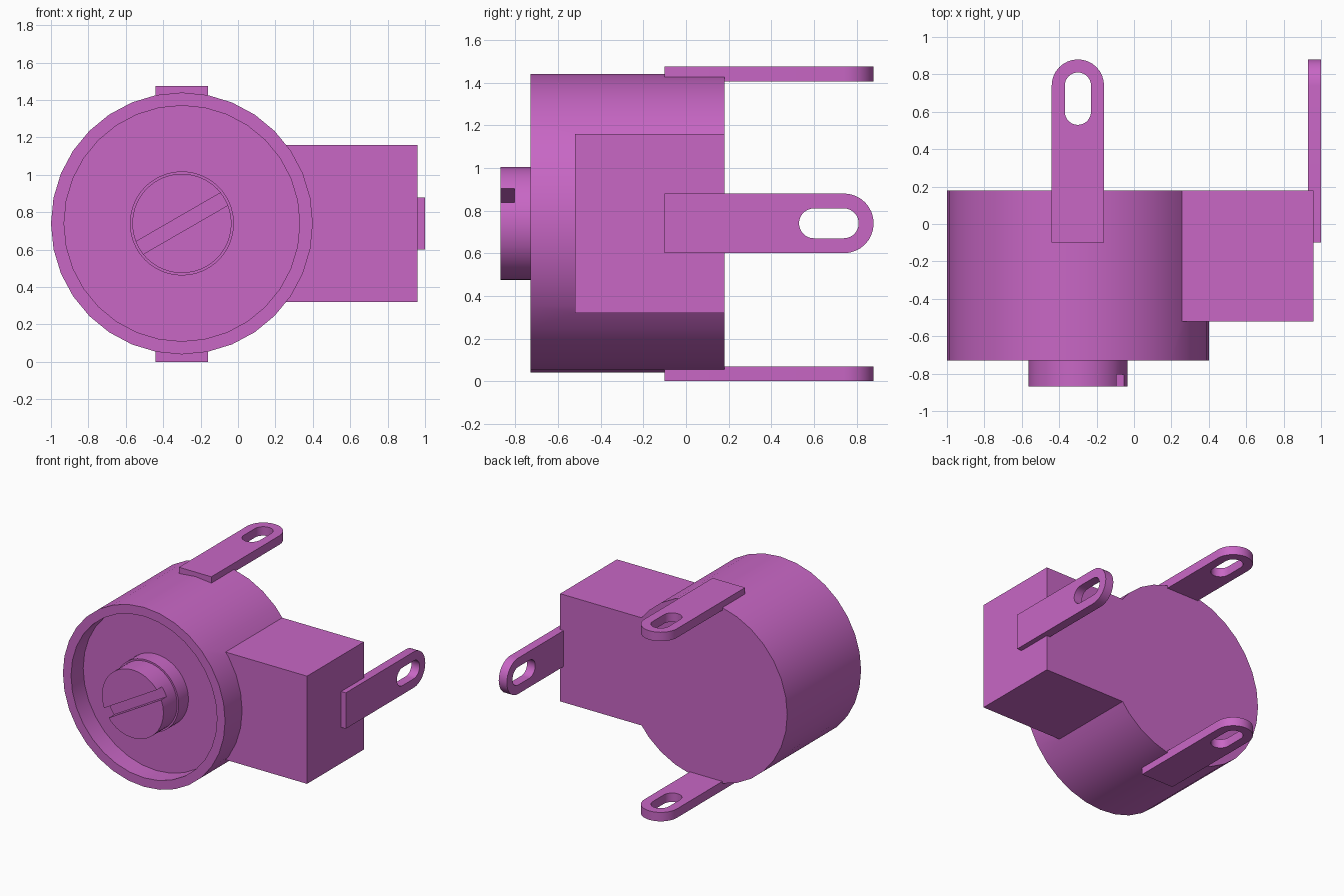
import bpy, bmesh, math
from mathutils import Matrix, Vector

if "Cube" in bpy.data.objects:
    bpy.data.objects.remove(bpy.data.objects["Cube"], do_unlink=True)

CX, CZ = -0.30, 0.74        # axis of the round housing (runs along y)

purple = bpy.data.materials.new("purple")
purple.use_nodes = True
colour = (0.58, 0.135, 0.56, 1)
purple.diffuse_color = colour
purple.node_tree.nodes["Principled BSDF"].inputs["Base Color"].default_value = colour


def finish(bm, name):
    bmesh.ops.recalc_face_normals(bm, faces=bm.faces)
    mesh = bpy.data.meshes.new(name)
    bm.to_mesh(mesh)
    bm.free()
    mesh.materials.append(purple)
    obj = bpy.data.objects.new(name, mesh)
    bpy.context.collection.objects.link(obj)
    return obj


def activate(obj):
    bpy.ops.object.select_all(action='DESELECT')
    obj.select_set(True)
    bpy.context.view_layer.objects.active = obj


def smooth(obj):
    activate(obj)
    bpy.ops.object.shade_smooth_by_angle(angle=math.radians(30))


def lathe(name, profile, sides):
    """Turn (radius, y) points around the housing axis and cap both ends."""
    bm = bmesh.new()
    rings = [[bm.verts.new((CX + r * math.cos(2 * math.pi * i / sides), y,
                            CZ + r * math.sin(2 * math.pi * i / sides)))
              for i in range(sides)] for r, y in profile]
    for a, b in zip(rings, rings[1:]):
        for i in range(sides):
            j = (i + 1) % sides
            bm.faces.new((a[i], a[j], b[j], b[i]))
    bm.faces.new(rings[0])
    bm.faces.new(rings[-1])
    return finish(bm, name)


def box(name, size, centre, turn=0):
    bm = bmesh.new()
    bmesh.ops.create_cube(bm, size=1, matrix=Matrix.Translation(centre)
                          @ Matrix.Rotation(turn, 4, 'Y') @ Matrix.Diagonal((*size, 1)))
    return finish(bm, name)


def combine(obj, other, operation):
    mod = obj.modifiers.new("combine", 'BOOLEAN')
    mod.operation, mod.object, mod.solver = operation, other, 'EXACT'
    activate(obj)
    bpy.ops.object.modifier_apply(modifier=mod.name)
    bpy.data.objects.remove(other, do_unlink=True)


def arc(cy, r, start, steps=16):
    return [(r * math.cos(start + math.pi * i / steps),
             cy + r * math.sin(start + math.pi * i / steps)) for i in range(steps + 1)]


def lug(name, matrix):
    """Flat strap 0.07 thick with a round end and an oblong hole."""
    bm = bmesh.new()
    outline = [(-0.14, -0.10), (0.14, -0.10)] + arc(0.74, 0.14, 0)
    hole = arc(0.74, 0.07, 0) + arc(0.60, 0.07, math.pi)
    edges = []
    for loop in (outline, hole):
        vs = [bm.verts.new((x, y, 0)) for x, y in loop]
        edges += [bm.edges.new((vs[i - 1], vs[i])) for i in range(len(vs))]
    bmesh.ops.triangle_fill(bm, edges=edges, use_beauty=True)
    top = bmesh.ops.extrude_face_region(bm, geom=bm.faces[:])
    bmesh.ops.translate(bm, vec=(0, 0, 0.07),
                        verts=[g for g in top["geom"] if isinstance(g, bmesh.types.BMVert)])
    bmesh.ops.transform(bm, matrix=matrix, verts=bm.verts)
    smooth(finish(bm, name))


# Round housing with a recessed front, joined to the side block
housing = lathe("housing", [(0.63, -0.58), (0.63, -0.73), (0.70, -0.73), (0.70, 0.18)], 32)
combine(housing, box("side_block", (0.86, 0.70, 0.84), (0.53, -0.17, CZ)), 'UNION')
smooth(housing)

# Stepped adjuster knob with a slanted screwdriver slot
knob = lathe("adjuster_knob", [(0.265, -0.87), (0.265, -0.70), (0.278, -0.70), (0.278, -0.56)], 64)
combine(knob, box("slot_cutter", (0.8, 0.14, 0.077), (CX, -0.875, CZ), -math.radians(30)),
        'DIFFERENCE')
smooth(knob)

# Mounting lugs on the top, bottom and left side
lug("top_lug", Matrix.Translation((CX, 0, 1.405)))
lug("bottom_lug", Matrix.Translation((CX, 0, 0)))
lug("left_lug", Matrix.Translation((0.93, 0, CZ)) @ Matrix.Rotation(math.pi / 2, 4, 'Y'))
